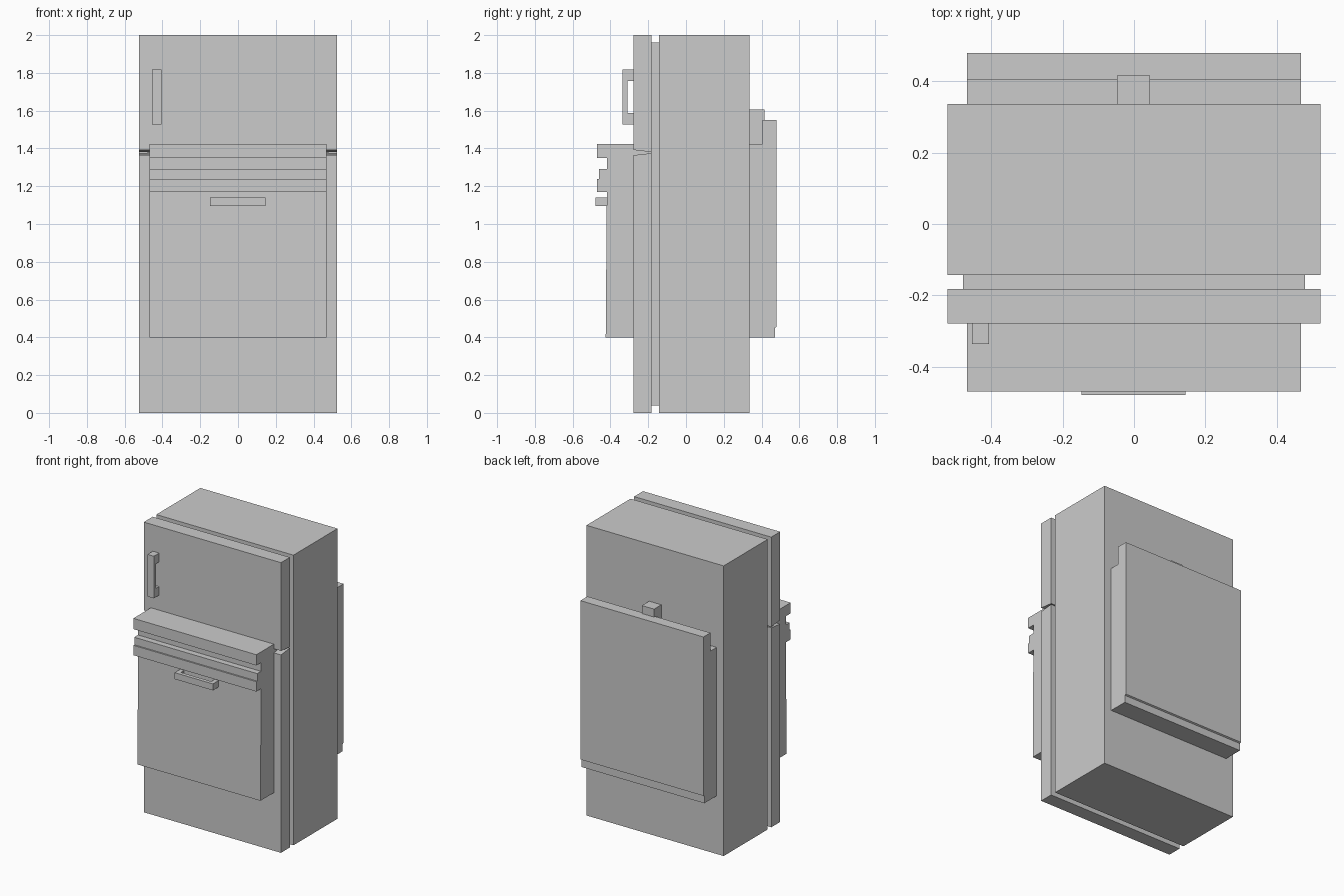
import bpy, bmesh

if "Cube" in bpy.data.objects:
    bpy.data.objects.remove(bpy.data.objects["Cube"])


def make_object(name, bm):
    bmesh.ops.recalc_face_normals(bm, faces=bm.faces)
    mesh = bpy.data.meshes.new(name)
    bm.to_mesh(mesh)
    bm.free()
    obj = bpy.data.objects.new(name, mesh)
    bpy.context.collection.objects.link(obj)
    return obj


def extrude_x(name, profile, x0, x1):
    """Extrude a closed (y, z) side profile from x0 to x1."""
    bm = bmesh.new()
    face = bm.faces.new([bm.verts.new((x0, y, z)) for y, z in profile])
    result = bmesh.ops.extrude_face_region(bm, geom=[face])
    verts = [v for v in result["geom"] if isinstance(v, bmesh.types.BMVert)]
    bmesh.ops.translate(bm, verts=verts, vec=(x1 - x0, 0, 0))
    return make_object(name, bm)


def box(name, x0, x1, y0, y1, z0, z1):
    return extrude_x(name, [(y0, z0), (y1, z0), (y1, z1), (y0, z1)], x0, x1)


W = 0.523   # half width of the fridge
A = 0.469   # half width of the built-in appliance

# Fridge cabinet and recessed door seal
box("fridge_cabinet", -W, W, -0.143, 0.337, 0, 2)
box("door_seal", -0.479, 0.479, -0.185, -0.14, 0.04, 1.96)

# Doors, with a wedge-shaped gap between them
extrude_x("freezer_door", [(-0.279, 1.392), (-0.182, 1.381),
                           (-0.182, 2), (-0.279, 2)], -W, W)
extrude_x("fridge_door", [(-0.279, 0), (-0.182, 0),
                          (-0.182, 1.375), (-0.279, 1.364)], -W, W)

# Freezer handle: bracket shape
extrude_x("freezer_handle", [(-0.275, 1.528), (-0.337, 1.528), (-0.337, 1.818),
                             (-0.275, 1.818), (-0.275, 1.757), (-0.311, 1.757),
                             (-0.311, 1.587), (-0.275, 1.587)], -0.454, -0.406)

# Appliance running through the fridge: stepped control front, raised back panel
extrude_x("appliance_body", [
    (-0.425, 0.40), (-0.419, 1.17), (-0.470, 1.17), (-0.470, 1.238),
    (-0.460, 1.238), (-0.460, 1.290), (-0.419, 1.290), (-0.419, 1.35),
    (-0.470, 1.35), (-0.470, 1.424), (0.404, 1.424), (0.404, 1.55),
    (0.480, 1.55), (0.480, 0.455), (0.470, 0.450), (0.470, 0.40)], -A, A)

# Appliance door handle: bar on two posts
box("appliance_handle_bar", -0.147, 0.145, -0.480, -0.455, 1.095, 1.140)
for side, x in (("left", -0.147), ("right", 0.115)):
    box("appliance_handle_post_" + side, x, x + 0.03, -0.457, -0.415, 1.095, 1.140)

# Small block on the back above the panel
box("back_block", -0.048, 0.045, 0.33, 0.416, 1.42, 1.605)
